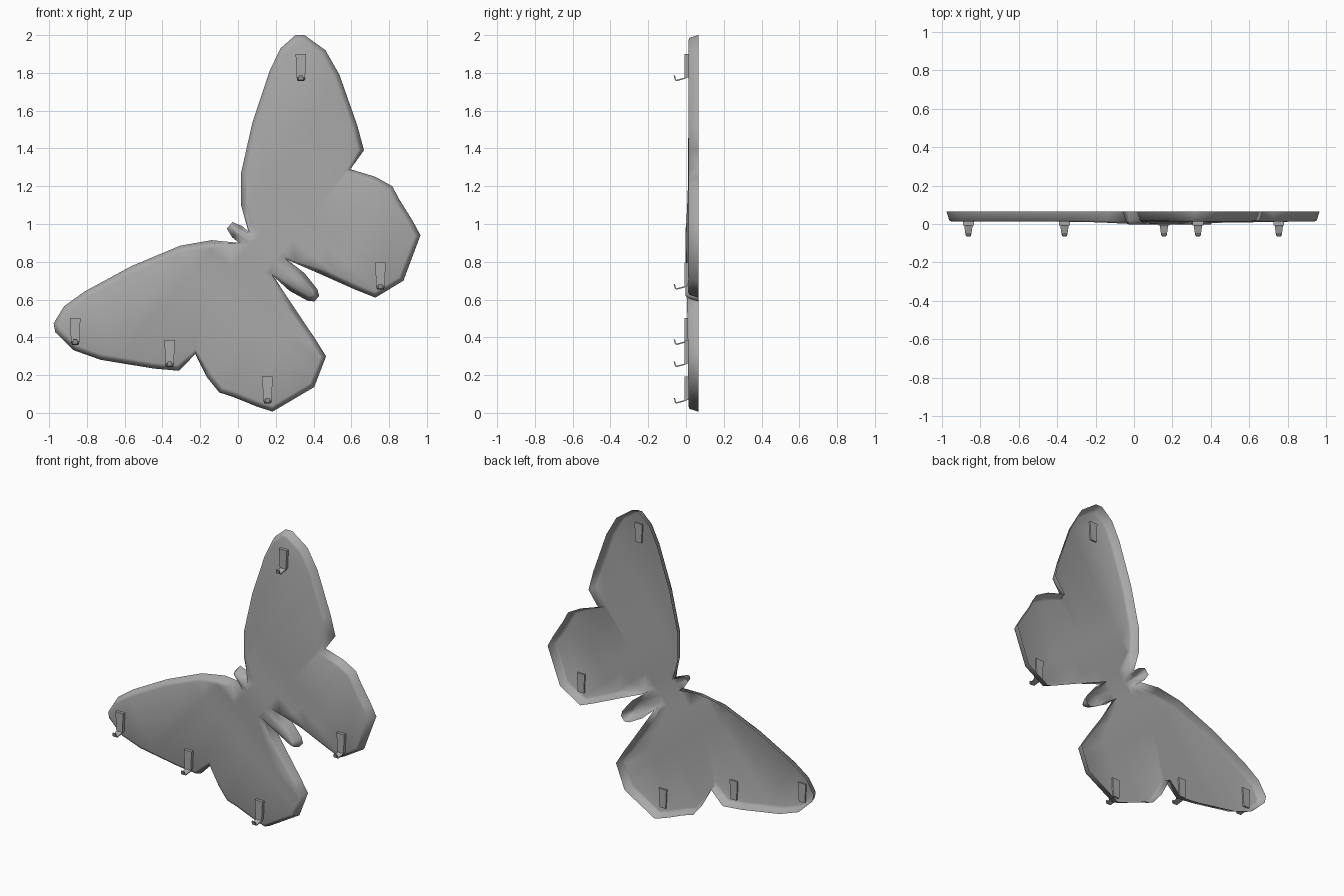
import bpy
import bmesh
from math import exp, radians, cos, sin
from mathutils import Vector

cube = bpy.data.objects.get("Cube")
if cube:
    bpy.data.objects.remove(cube, do_unlink=True)

grey = bpy.data.materials.new("plain_grey")
grey.use_nodes = True
colour = (0.4, 0.4, 0.4, 1)
grey.diffuse_color = colour
grey.node_tree.nodes["Principled BSDF"].inputs["Base Color"].default_value = colour

BACK = 0.065
CENTRE = Vector((0.185, 0, 0.8))
TILT = radians(40)
ALONG = Vector((cos(TILT), 0, -sin(TILT)))
ACROSS = Vector((sin(TILT), 0, cos(TILT)))


def finish(bm, name, smooth):
    mesh = bpy.data.meshes.new(name)
    bm.to_mesh(mesh)
    bm.free()
    mesh.materials.append(grey)
    for poly in mesh.polygons:
        poly.use_smooth = smooth
    obj = bpy.data.objects.new(name, mesh)
    bpy.context.collection.objects.link(obj)
    return obj


def mirrored(point):
    """Reflect a point over the tilted body axis."""
    return point - 2 * (point - CENTRE).dot(ACROSS) * ACROSS


# Half outline from the head, round the upper and lower wing, to the tail
HALF = [
    (-.03, 1.01), (.02, .99), (.055, .96), (.016, 1.1), (.016, 1.27),
    (.077, 1.54), (.167, 1.81), (.225, 1.93), (.304, 2), (.352, 2),
    (.463, 1.92), (.537, 1.79), (.632, 1.52), (.667, 1.39), (.595, 1.29),
    (.727, 1.25), (.817, 1.2), (.854, 1.13), (.923, 1.02), (.966, .94),
    (.876, .7), (.727, .61), (.627, .65), (.447, .73), (.262, .81),
    (.352, .74), (.42, .655), (.43, .62),
]


def build_butterfly():
    """Shallow shell, open at the back, with a sloping rim and raised body."""
    half = [Vector((x, BACK, z)) for x, z in HALF]
    outline = half + [mirrored(p) for p in reversed(half)]
    bm = bmesh.new()
    face = bm.faces.new([bm.verts.new(p) for p in outline])
    face.normal_update()
    if face.normal.y > 0:
        face.normal_flip()

    # Sloping wall, then a narrow rounded shoulder
    for thickness, depth in ((.015, .047), (.016, .006)):
        bmesh.ops.inset_region(bm, faces=[face], thickness=thickness, depth=depth,
                               use_boundary=True, use_even_offset=False)

    # Cut the front into strips, so that the middle can swell
    front = [face]
    cuts = [(ACROSS, step * .08) for step in range(-4, 5)]
    cuts += [(ALONG, step * .15) for step in range(-2, 3)]
    for normal, offset in cuts:
        edges = {e for f in front for e in f.edges}
        verts = {v for f in front for v in f.verts}
        cut = bmesh.ops.bisect_plane(
            bm, geom=front + list(edges) + list(verts),
            plane_co=CENTRE + normal * offset, plane_no=normal)
        front = list({g for g in cut["geom"] if isinstance(g, bmesh.types.BMFace)})
    for vert in {v for f in front for v in f.verts}:
        distance = (vert.co - CENTRE).dot(ACROSS)
        vert.co.y -= .014 * exp(-(distance / .15) ** 2)
    finish(bm, "butterfly_shell", True)


def build_hook(name, x, top):
    """Tapered backing plate with a bent prong."""
    # Plate passing through the shell
    bm = bmesh.new()
    bmesh.ops.create_cube(bm, size=1)
    for vert in bm.verts:
        low = vert.co.z < 0
        width = .044 if low else .056
        vert.co = (x + vert.co.x * width,
                   -.008 if vert.co.y < 0 else .022,
                   top - .125 if low else top)
    finish(bm, name + "_plate", False)

    # Prong swept outward and up, narrowing to its tip
    bm = bmesh.new()
    rows = []
    for y, drop, width in ((.005, .122, .044), (-.012, .13, .042),
                           (-.05, .14, .032), (-.056, .136, .028),
                           (-.062, .114, .02)):
        rows.append([bm.verts.new((x + side * width / 2, y, top - drop))
                     for side in (-1, 1)])
    for a, b in zip(rows, rows[1:]):
        bm.faces.new((a[0], a[1], b[1], b[0]))
    prong = finish(bm, name + "_prong", False)
    solid = prong.modifiers.new("thickness", "SOLIDIFY")
    solid.thickness = .007
    solid.offset = 0


build_butterfly()
HOOKS = {
    "upper_left_hook": (.333, 1.9),
    "lower_left_hook": (.754, .796),
    "upper_right_hook": (-.862, .503),
    "middle_right_hook": (-.362, .386),
    "lower_right_hook": (.156, .193),
}
for hook_name, (hook_x, hook_top) in HOOKS.items():
    build_hook(hook_name, hook_x, hook_top)
